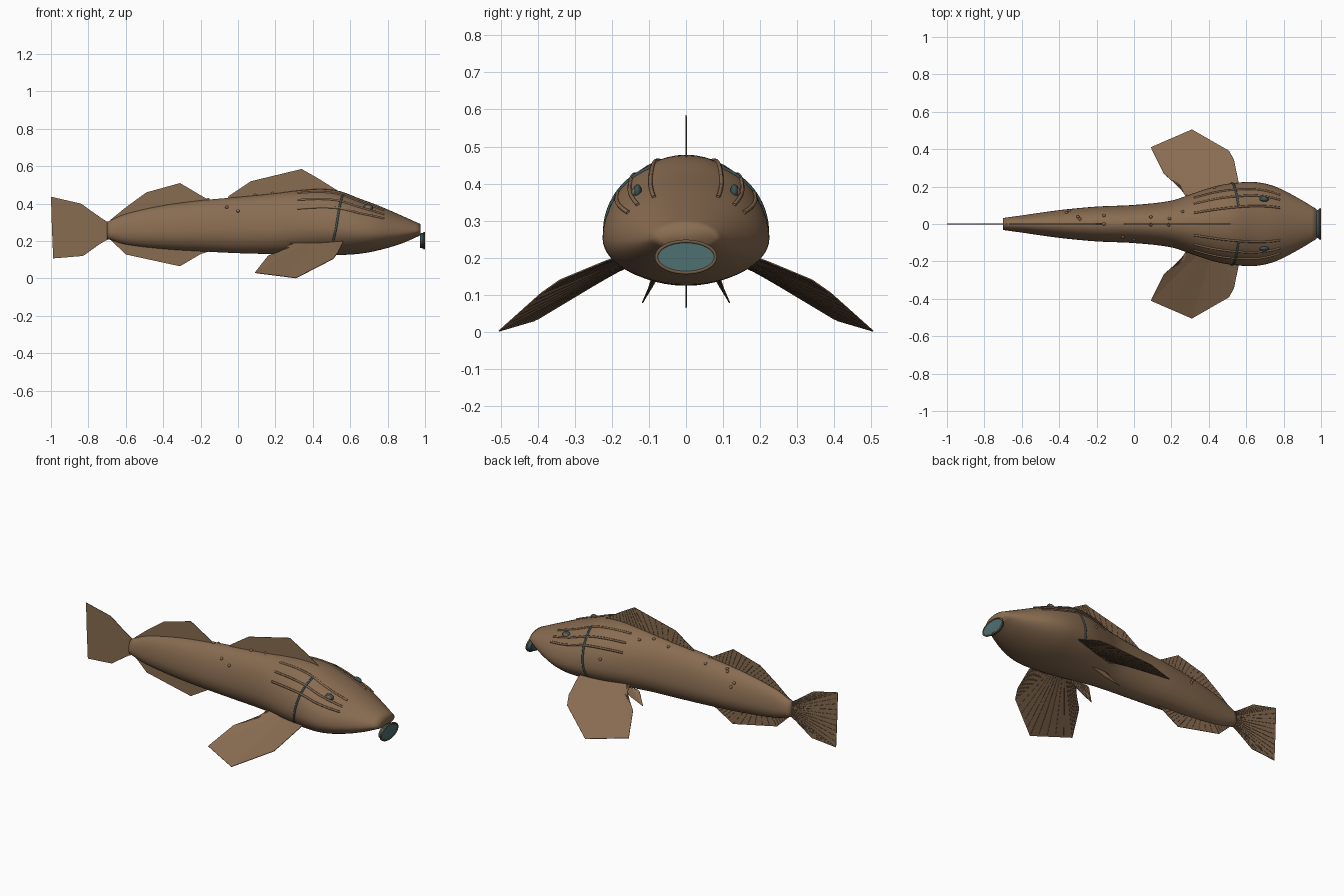
import bpy, bmesh, math
from mathutils import Vector, Matrix

if "Cube" in bpy.data.objects:
    bpy.data.objects.remove(bpy.data.objects["Cube"])


def material(name, rgb):
    m = bpy.data.materials.new(name)
    m.use_nodes = True
    m.diffuse_color = (*rgb, 1)
    m.node_tree.nodes["Principled BSDF"].inputs["Base Color"].default_value = (*rgb, 1)
    return m


BROWN = material("skin brown", (0.25, 0.15, 0.082))
RAY = material("ray brown", (0.165, 0.1, 0.056))
TEAL = material("teal", (0.075, 0.16, 0.165))
DEEP = material("deep teal", (0.045, 0.083, 0.087))


def finish(name, bm, mat, smooth=True):
    bmesh.ops.recalc_face_normals(bm, faces=bm.faces)
    mesh = bpy.data.meshes.new(name)
    bm.to_mesh(mesh)
    bm.free()
    mesh.materials.append(mat)
    ob = bpy.data.objects.new(name, mesh)
    bpy.context.collection.objects.link(ob)
    for p in mesh.polygons:
        p.use_smooth = smooth
    return ob


# Body stations: x, belly z, back z, half width
STATIONS = [
    (-.70, .212, .302, .032), (-.60, .182, .345, .046), (-.40, .158, .39, .074),
    (-.20, .145, .417, .093), (0, .135, .435, .102), (.20, .13, .455, .125),
    (.32, .128, .47, .165), (.44, .125, .478, .203), (.54, .125, .468, .22),
    (.65, .132, .427, .224), (.75, .15, .39, .202), (.87, .185, .338, .143),
    (.975, .23, .291, .08)]


def section(x):
    """Smoothly interpolated belly, back and half width."""
    s = STATIONS
    i = 0
    while i < len(s) - 2 and x > s[i + 1][0]:
        i += 1
    a, b = s[i], s[i + 1]
    pre, post = s[max(i - 1, 0)], s[min(i + 2, len(s) - 1)]
    d = b[0] - a[0]
    t = (x - a[0]) / d
    out = []
    for k in (1, 2, 3):
        ma = (b[k] - pre[k]) / (b[0] - pre[0]) * d
        mb = (post[k] - a[k]) / (post[0] - a[0]) * d
        out.append((2*t**3 - 3*t*t + 1) * a[k] + (t**3 - 2*t*t + t) * ma
                   + (3*t*t - 2*t**3) * b[k] + (t**3 - t*t) * mb)
    return out


def skin(x, deg):
    """Point on the body; 0 degrees is the left flank, 90 the back."""
    low, high, w = section(x)
    mid = low + (high - low) * .4
    c, s = math.cos(math.radians(deg)), math.sin(math.radians(deg))
    return Vector((x, c * w, mid + s * (high - mid if s > 0 else mid - low)))


# Lofted body
bm = bmesh.new()
N, M = 48, 70
rings = [[bm.verts.new(skin(-.70 + 1.675 * i / M, 360 * j / N)) for j in range(N)]
         for i in range(M + 1)]
for a, b in zip(rings, rings[1:]):
    for j in range(N):
        bm.faces.new((a[j], a[(j + 1) % N], b[(j + 1) % N], b[j]))
for r in (rings[0], rings[-1]):
    bm.faces.new(r)
finish("body", bm, BROWN)


def tubes(name, paths, radius, mat):
    cu = bpy.data.curves.new(name, "CURVE")
    cu.dimensions = "3D"
    cu.bevel_depth = radius
    cu.bevel_resolution = 1
    cu.use_fill_caps = True
    for path in paths:
        sp = cu.splines.new("POLY")
        sp.points.add(len(path) - 1)
        for p, co in zip(sp.points, path):
            p.co = (*co, 1)
    cu.materials.append(mat)
    ob = bpy.data.objects.new(name, cu)
    bpy.context.collection.objects.link(ob)


def along(pts, n):
    """Resample a polyline, keeping its corners."""
    pts = [Vector(p) for p in pts]
    out = []
    for i in range(n + 1):
        f = i / n * (len(pts) - 1)
        k = min(int(f), len(pts) - 2)
        out.append(pts[k].lerp(pts[k + 1], f - k))
    return out


def fin(name, root, edge, side, rays=24):
    """Thin fin from root line to edge line, with rays on one side."""
    a, b = along(root, rays), along(edge, rays)
    bm = bmesh.new()
    va, vb = [bm.verts.new(p) for p in a], [bm.verts.new(p) for p in b]
    for i in range(rays):
        bm.faces.new((va[i], va[i + 1], vb[i + 1], vb[i]))
    ob = finish(name, bm, BROWN, False)
    mod = ob.modifiers.new("thickness", "SOLIDIFY")
    mod.thickness, mod.offset = .003, 0
    off = Vector(side).normalized() * .0016
    tubes(name + "_rays", [(p + off, p.lerp(q, .97) + off) for p, q in zip(a, b)][1:-1],
          .0013, RAY)


def upright(pts):
    return [(x, 0, z) for x, z in pts]


# Fins on the centre line
LEFT = (0, 1, 0)
fin("front_dorsal_fin", upright([(-.06, .41), (.25, .44), (.54, .44)]),
    upright([(-.05, .44), (.07, .52), (.34, .585), (.42, .54), (.54, .465)]), LEFT)
fin("rear_dorsal_fin", upright([(-.69, .28), (-.4, .37), (-.15, .40)]),
    upright([(-.68, .315), (-.6, .38), (-.49, .46), (-.31, .51), (-.15, .415)]), LEFT)
fin("anal_fin", upright([(-.69, .23), (-.4, .18), (-.15, .16)]),
    upright([(-.68, .205), (-.6, .128), (-.31, .065), (-.2, .13), (-.15, .146)]), LEFT)
fin("tail_fin", upright([(-.69, .30), (-.69, .21)]),
    upright([(-.71, .305), (-.84, .40), (-1, .437), (-.995, .27), (-.988, .107),
             (-.83, .12), (-.71, .207)]), LEFT, 30)


def blob(name, centre, size, mat):
    bm = bmesh.new()
    bmesh.ops.create_uvsphere(bm, u_segments=24, v_segments=12, radius=1,
                              matrix=Matrix.Translation(centre) @ Matrix.Diagonal((*size, 1)))
    finish(name, bm, mat)


# Paired fins, ridges, gills and eyes
for s, label in ((1, "left"), (-1, "right")):
    def mir(pts):
        return [(x, s * y, z) for x, y, z in pts]

    def path(x0, x1, start, end, n=24):
        return mir([skin(x0 + (x1 - x0) * i / n, start + (end - start) * i / n)
                    for i in range(n + 1)])

    fin(label + "_pectoral_fin", mir([(.28, .12, .19), (.56, .15, .215)]),
        mir([(.27, .19, .165), (.16, .27, .12), (.09, .41, .03), (.31, .505, .002),
             (.51, .39, .105), (.535, .34, .14), (.56, .22, .19)]),
        (0, -s * .5, -1), 30)
    fin(label + "_pelvic_fin", mir([(.26, .085, .15), (.37, .09, .15)]),
        mir([(.25, .08, .14), (.2, .118, .078), (.29, .105, .105), (.36, .095, .135)]),
        (0, -s, 0), 9)
    tubes(label + "_head_ridges", [path(.32, .78, a, b)
          for a, b in ((69, 63), (49, 47), (32, 35))], .006, BROWN)
    tubes(label + "_gill_slit", [path(.51, .56, -25, 66)], .006, DEEP)

    # Eyeball with a skin lid on its outer side
    x, y, z = skin(.695, 53)
    blob(label + "_eye", (x, s * y, z), (.026, .012, .02), DEEP)
    blob(label + "_eyelid", (x, s * (y + .007), z - .001), (.017, .009, .013), BROWN)

# Scattered skin bumps: x and angle
bm = bmesh.new()
for x, deg in [(-.36, 40), (-.345, 28), (-.3, 63), (-.29, 72), (-.16, 62), (-.16, 90),
               (.09, 70), (.09, 92), (.19, 76), (.185, 92), (.26, 62), (.43, 16),
               (-.06, 134), (0, 144)]:
    bmesh.ops.create_icosphere(bm, subdivisions=2, radius=.009,
                               matrix=Matrix.Translation(skin(x, deg)))
finish("skin_bumps", bm, BROWN)

# Sucker mouth: cup, brown rim and teal lining
OVAL = Matrix.Translation((.984, 0, .202)) @ Matrix.Diagonal((1, 1, .54, 1)) \
    @ Matrix.Rotation(math.pi / 2, 4, "Y")
bm = bmesh.new()
bmesh.ops.create_cone(bm, cap_ends=True, segments=40, radius1=.07, radius2=.082,
                      depth=.022, matrix=OVAL)
finish("mouth_cup", bm, DEEP, False)
bm = bmesh.new()
bmesh.ops.create_circle(bm, cap_ends=True, segments=40, radius=.078,
                        matrix=Matrix.Translation((.0125, 0, 0)) @ OVAL)
finish("mouth_lining", bm, TEAL, False)
tubes("mouth_rim", [[(.995, .08 * math.cos(t * math.pi / 20),
      .202 + .0425 * math.sin(t * math.pi / 20)) for t in range(41)]], .005, RAY)
